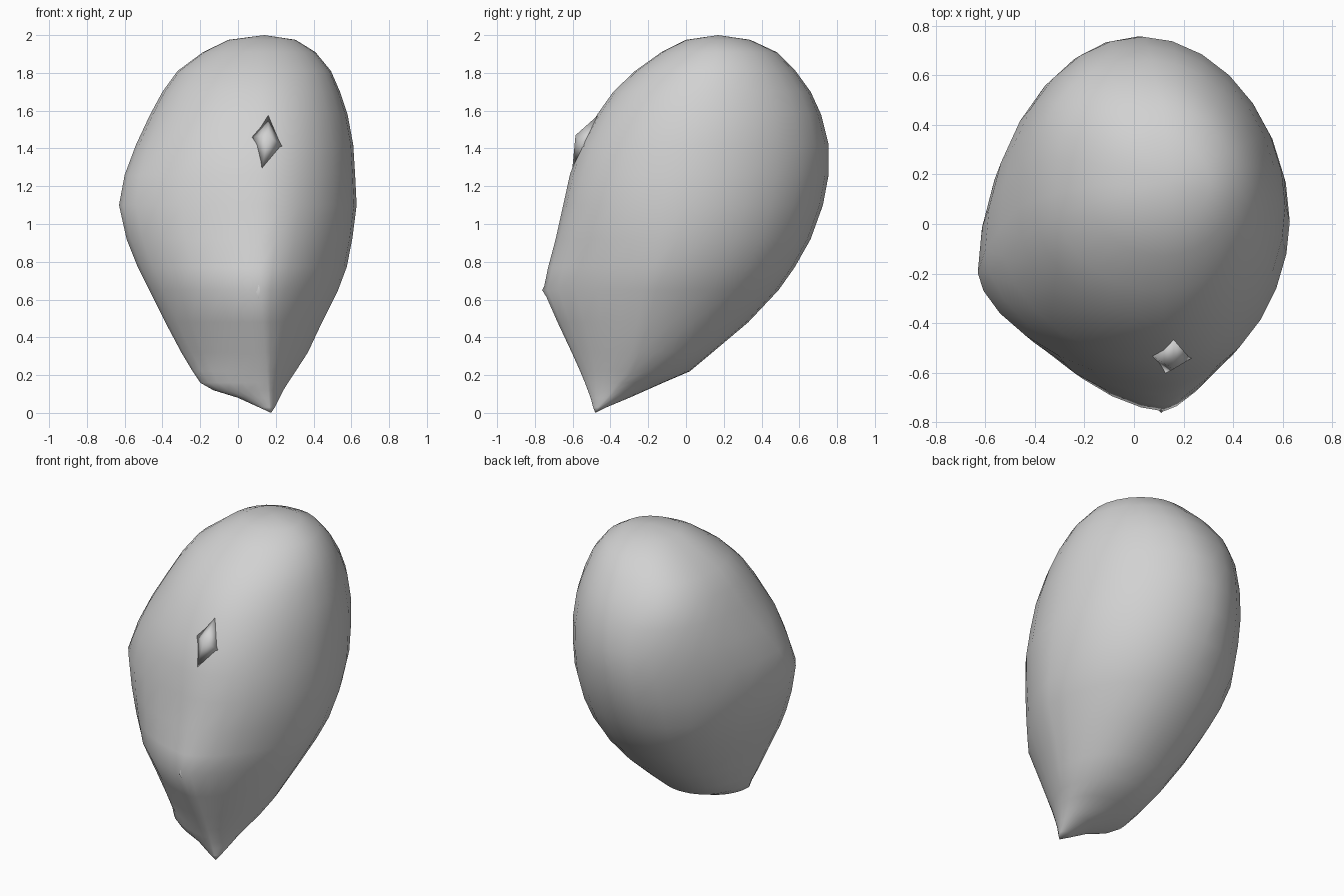
import bpy, bmesh, math
from mathutils import Vector

if "Cube" in bpy.data.objects:
    bpy.data.objects.remove(bpy.data.objects["Cube"])

grey = bpy.data.materials.new("light_grey")
grey.diffuse_color = (0.64, 0.64, 0.64, 1)
grey.use_nodes = True
grey.node_tree.nodes["Principled BSDF"].inputs["Base Color"].default_value = grey.diffuse_color

# Body sections: height, left x, right x, front y, back y
RINGS = [
    (0.03, 0.11, 0.195, -0.492, -0.42),
    (0.08, 0.00, 0.22, -0.505, -0.30),
    (0.12, -0.13, 0.24, -0.52, -0.21),
    (0.16, -0.20, 0.265, -0.535, -0.12),
    (0.22, -0.24, 0.305, -0.56, 0.02),
    (0.32, -0.30, 0.37, -0.605, 0.14),
    (0.48, -0.385, 0.445, -0.68, 0.33),
    (0.65, -0.47, 0.53, -0.755, 0.49),
    (0.77, -0.53, 0.575, -0.73, 0.575),
    (0.92, -0.59, 0.605, -0.69, 0.66),
    (1.10, -0.63, 0.628, -0.65, 0.725),
    (1.26, -0.60, 0.62, -0.615, 0.755),
    (1.42, -0.54, 0.61, -0.56, 0.755),
    (1.58, -0.465, 0.58, -0.47, 0.715),
    (1.70, -0.40, 0.54, -0.385, 0.66),
    (1.81, -0.32, 0.492, -0.27, 0.58),
    (1.91, -0.185, 0.41, -0.13, 0.48),
    (1.975, -0.05, 0.305, 0.00, 0.34),
]
STEPS = 7  # points per quarter


def ramp(z, *stops):
    """Piecewise linear value along the height."""
    if z <= stops[0][0]:
        return stops[0][1]
    for (z0, v0), (z1, v1) in zip(stops, stops[1:]):
        if z <= z1:
            return v0 + (v1 - v0) * (z - z0) / (z1 - z0)
    return stops[-1][1]


def quarter(start, end, corner, power):
    """Superellipse arc from start to end, bulging towards corner."""
    pts = []
    for i in range(STEPS):
        a = math.pi / 2 * i / STEPS
        u, v = math.cos(a) ** (2 / power), math.sin(a) ** (2 / power)
        pts.append(corner + (start - corner) * (1 - v) + (end - corner) * (1 - u))
    return pts


def section(z, xl, xr, yf, yb):
    depth = yb - yf
    left = Vector((xl, yf + depth * ramp(z, (0.6, 0.41), (1.1, 0.33), (1.6, 0.46)), z))
    right = Vector((xr, yf + depth * 0.48, z))
    front = Vector((0.12 + 0.05 * max(0, 1 - z / 0.6), yf, z))
    back = Vector(((xl + xr) / 2, yb, z))
    back_left = ramp(z, (0.12, 1.9), (0.3, 2.5), (0.6, 2.4), (1.1, 1.85), (1.35, 1.9), (1.7, 2.5))
    front_left = ramp(z, (0.5, 1.6), (1.1, 1.64), (1.5, 2.05))
    front_right = ramp(z, (0.7, 1.45), (1.05, 1.85), (1.8, 1.95))
    back_right = ramp(z, (0.8, 2.05), (1.4, 1.9))
    c = lambda x, y: Vector((x, y, z))
    return (quarter(right, back, c(xr, yb), back_right)
            + quarter(back, left, c(xl, yb), back_left)
            + quarter(left, front, c(xl, yf), front_left)
            + quarter(front, right, c(xr, yf), front_right))


def finish(name, bm):
    bmesh.ops.recalc_face_normals(bm, faces=bm.faces)
    for f in bm.faces:
        f.smooth = True
    mesh = bpy.data.meshes.new(name)
    bm.to_mesh(mesh)
    bm.free()
    mesh.materials.append(grey)
    ob = bpy.data.objects.new(name, mesh)
    bpy.context.collection.objects.link(ob)


# Seed-shaped body, lofted from pointed base to rounded crown
bm = bmesh.new()
loops = [[bm.verts.new(p) for p in section(*r)] for r in RINGS]
n = len(loops[0])
for lo, hi in zip(loops, loops[1:]):
    for i in range(n):
        j = (i + 1) % n
        bm.faces.new((lo[i], lo[j], hi[j], hi[i]))
for loop, tip in ((loops[0], (0.175, -0.48, 0)), (loops[-1], (0.14, 0.17, 2.0))):
    v = bm.verts.new(tip)
    for i in range(n):
        bm.faces.new((loop[i], loop[(i + 1) % n], v))
finish("seed_body", bm)


# Small pointed bumps on the skin
def bump(name, apex, base):
    bm = bmesh.new()
    tip = bm.verts.new(apex)
    vs = [bm.verts.new(p) for p in base]
    for i in range(len(vs)):
        bm.faces.new((vs[i], vs[(i + 1) % len(vs)], tip))
    bm.faces.new(vs)
    finish(name, bm)


bump("front_bump", (0.16, -0.585, 1.47),
     [(0.16, -0.45, 1.59), (0.07, -0.53, 1.46), (0.12, -0.605, 1.26), (0.25, -0.53, 1.40)])
bump("lower_front_bump", (0.11, -0.762, 0.65),
     [(0.11, -0.70, 0.77), (0.06, -0.71, 0.62), (0.11, -0.64, 0.46), (0.16, -0.71, 0.65)])
